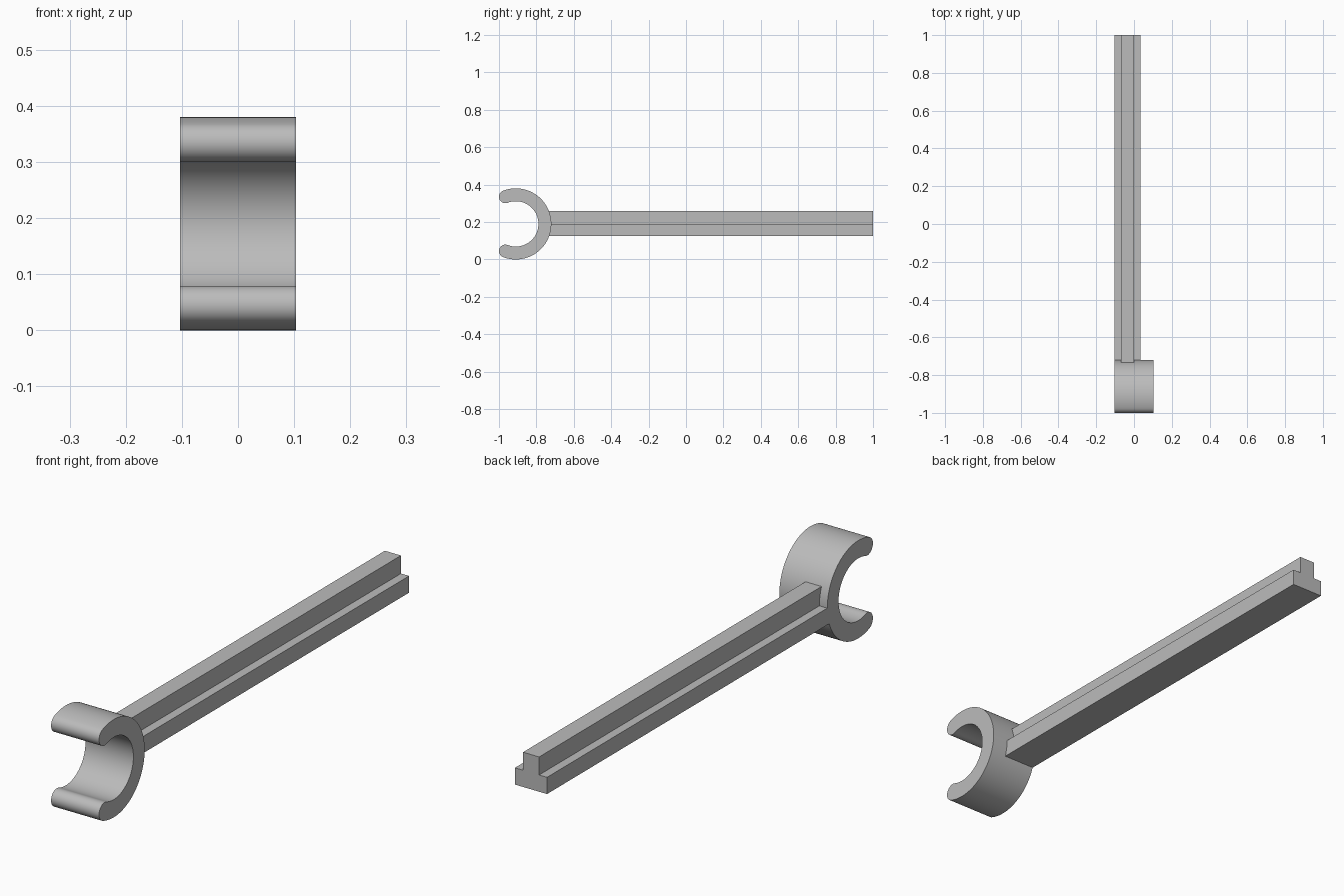
import bpy, bmesh
from math import sin, cos, pi, acos, radians
from mathutils import Vector

cube = bpy.data.objects.get("Cube")
if cube:
    bpy.data.objects.remove(cube, do_unlink=True)

grey = bpy.data.materials.new("plain grey")
grey.use_nodes = True
colour = (0.5, 0.5, 0.5, 1)
grey.diffuse_color = colour
grey.node_tree.nodes["Principled BSDF"].inputs["Base Color"].default_value = colour


def extrude_profile(name, points, start, offset):
    """Fill a closed outline and extrude it into a solid."""
    bm = bmesh.new()
    face = bm.faces.new([bm.verts.new(Vector(start) + Vector(p)) for p in points])
    result = bmesh.ops.extrude_face_region(bm, geom=[face], use_keep_orig=True)
    moved = [v for v in result["geom"] if isinstance(v, bmesh.types.BMVert)]
    bmesh.ops.translate(bm, verts=moved, vec=offset)
    bmesh.ops.recalc_face_normals(bm, faces=bm.faces)
    mesh = bpy.data.meshes.new(name)
    bm.to_mesh(mesh)
    bm.free()
    mesh.materials.append(grey)
    obj = bpy.data.objects.new(name, mesh)
    bpy.context.collection.objects.link(obj)
    return obj


def arc(cy, cz, radius, a0, a1, steps):
    angles = [a0 + (a1 - a0) * i / steps for i in range(steps + 1)]
    return [(0, cy + radius * cos(a), cz + radius * sin(a)) for a in angles]


# Open ring clip with rounded jaw tips
outer, inner = 0.19, 0.121
mid, tip = (outer + inner) / 2, (outer - inner) / 2
cy, cz, half_width = -0.91, 0.19, 0.103
end = acos((-1 + tip - cy) / mid)
tip_y, tip_z = cy + mid * cos(end), mid * sin(end)
outline = arc(cy, cz, outer, -end, end, 72)
outline += arc(tip_y, cz + tip_z, tip, end, end + pi, 16)[1:]
outline += arc(cy, cz, inner, end, -end, 72)[1:]
outline += arc(tip_y, cz - tip_z, tip, pi - end, 2 * pi - end, 16)[1:-1]
clip = extrude_profile("ring_clip", outline, (-half_width, 0, 0), (2 * half_width, 0, 0))
bpy.context.view_layer.objects.active = clip
clip.select_set(True)
bpy.ops.object.shade_smooth_by_angle(angle=radians(30))

# Long handle with a stepped, inverted T section, flush with one side of the clip
left, right, stem_left, stem_right = -half_width, 0.035, -0.069, 0.0
bottom, step, top = 0.125, 0.19, 0.26
section = [(left, bottom), (right, bottom), (right, step), (stem_right, step),
           (stem_right, top), (stem_left, top), (stem_left, step), (left, step)]
handle_start = -0.735
extrude_profile("stepped_handle", [(x, 0, z) for x, z in section],
                (0, handle_start, 0), (0, 1 - handle_start, 0))
